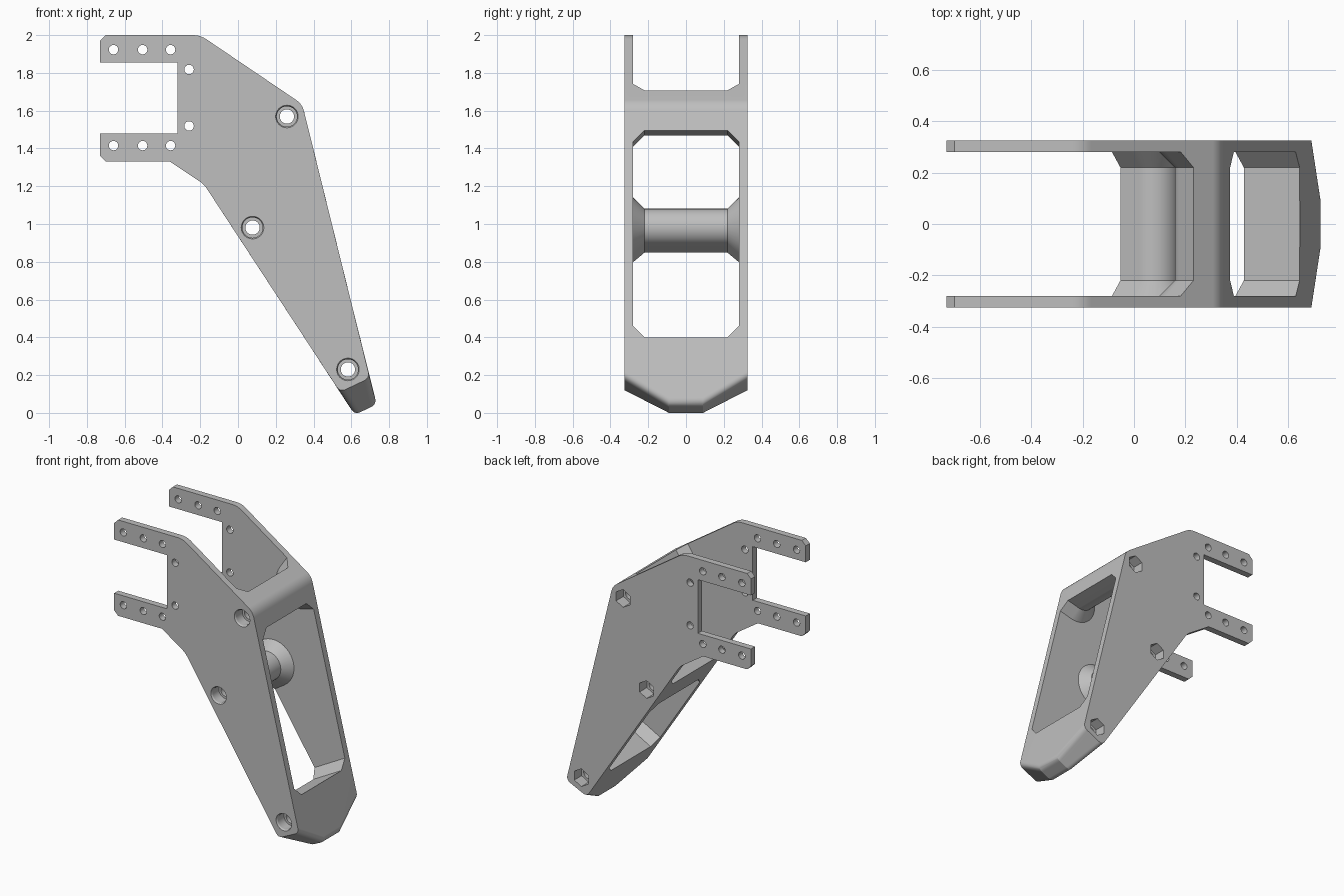
import bpy, bmesh
from math import sin, cos, radians
from mathutils import Vector

cube = bpy.data.objects.get("Cube")
if cube:
    bpy.data.objects.remove(cube, do_unlink=True)

HALF, INNER, CHAMFER = 0.325, 0.28, 0.06
V = lambda x, z: Vector((x, z))


def polar(angle, r):
    return V(cos(radians(angle)), sin(radians(angle))) * r


def loft(name, stacks):
    """Skin each stack of (y, xz points) sections into a closed solid."""
    bm = bmesh.new()
    for stack in stacks:
        rings = [[bm.verts.new((p.x, y, p.y)) for p in pts] for y, pts in stack]
        for a, b in zip(rings, rings[1:]):
            for i in range(len(a)):
                j = (i + 1) % len(a)
                bm.faces.new((a[i], a[j], b[j], b[i]))
        bm.faces.new(rings[0])
        bm.faces.new(rings[-1])
    bmesh.ops.recalc_face_normals(bm, faces=bm.faces)
    mesh = bpy.data.meshes.new(name)
    bm.to_mesh(mesh)
    bm.free()
    obj = bpy.data.objects.new(name, mesh)
    bpy.context.collection.objects.link(obj)
    return obj


def cut(target, tool):
    tool.hide_render = True
    mod = target.modifiers.new("cut", 'BOOLEAN')
    mod.operation, mod.solver, mod.object = 'DIFFERENCE', 'EXACT', tool
    bpy.context.view_layer.objects.active = target
    bpy.ops.object.modifier_apply(modifier=mod.name)
    bpy.data.objects.remove(tool, do_unlink=True)


def rounded(corners, steps=8):
    """Round the corners given as (x, z, setback); zero keeps a corner sharp."""
    out = []
    for i, (x, z, t) in enumerate(corners):
        p = V(x, z)
        if not t:
            out.append(p)
            continue
        q, r = corners[i - 1], corners[(i + 1) % len(corners)]
        a = p + (V(q[0], q[1]) - p).normalized() * t
        b = p + (V(r[0], r[1]) - p).normalized() * t
        for k in range(steps + 1):
            s = k / steps
            out.append(a * (1 - s) ** 2 + p * 2 * s * (1 - s) + b * s * s)
    return out


def circle(c, r, n=32, turn=0):
    return [c + polar(turn + 360 * i / n, r) for i in range(n)]


# Side outline: forked mount at the upper left, tapering leg to the lower right
def outline(toe_right, toe_left):
    return rounded([
        (-0.73, 1.97, 0), (-0.70, 2.0, 0), (-0.20, 2.0, 0.04),
        (0.34, 1.635, 0.04), (*toe_right, 0.035), (*toe_left, 0.035),
        (-0.18, 1.21, 0.03), (-0.36, 1.33, 0), (-0.70, 1.33, 0),
        (-0.73, 1.36, 0), (-0.73, 1.48, 0), (-0.32, 1.48, 0),
        (-0.32, 1.855, 0), (-0.73, 1.855, 0)])


full = outline((0.734, 0.045), (0.618, -0.01))
short = outline((0.698, 0.185), (0.54, 0.11))
body = loft("leg_bracket", [[(-HALF, short), (-0.09, full), (0.09, full), (HALF, short)]])

# Cavity between the side plates, with a chamfered floor above the toe
floor_dir, floor_up = V(0.876, 0.482), V(-0.482, 0.876)


def cavity_section(rise):
    mid = V(0.537, 0.34) + floor_up * rise
    return [mid + floor_dir, V(2, 2.6), V(-1.6, 2.6), mid - floor_dir * 1.4]


cavity = loft("cavity", [[(y, cavity_section(rise)) for y, rise in (
    (-INNER, CHAMFER), (CHAMFER - INNER, 0), (INNER - CHAMFER, 0), (INNER, CHAMFER))]])


# Cross members: round bosses that run out square to the outline and flare at the plates
def boss(c, r, first, last):
    start, end = first + 90, last - 90
    if end < start:
        end += 360
    arc = [c + polar(start + (end - start) * k / 20, r) for k in range(21)]
    return [arc[0] + polar(first, 0.5)] + arc + [arc[-1] + polar(last, 0.5)]


bolts = [V(0.259, 1.569), V(0.077, 0.981), V(0.582, 0.23)]
for name, c, first, last in (("top_bridge", bolts[0], 56, 14),
                             ("middle_bar", bolts[1], 213.2, 213.2)):
    edge = INNER - CHAMFER
    far = edge + 2 * CHAMFER
    cut(cavity, loft(name, [[(y, boss(c, r, first, last)) for y, r in (
        (-far, 0.1 + 2 * CHAMFER), (-edge, 0.1), (edge, 0.1), (far, 0.1 + 2 * CHAMFER))]]))
cut(body, cavity)

# Bolt holes, round counterbores in front and hexagonal nut pockets behind
cut(body, loft("bolt_holes", [[(-0.5, circle(c, 0.038)), (0.5, circle(c, 0.038))]
                              for c in bolts]))
cut(body, loft("counterbores", [[(-0.335, circle(c, 0.066)), (-0.315, circle(c, 0.054)),
                                 (-0.245, circle(c, 0.054))] for c in bolts]))
cut(body, loft("nut_pockets", [[(0.245, circle(c, 0.062, 6, 30)), (0.4, circle(c, 0.062, 6, 30))]
                               for c in bolts]))

# Small mounting holes through both plates
mounts = [V(x, z) for z in (1.923, 1.415) for x in (-0.659, -0.505, -0.357)]
mounts += [V(-0.259, z) for z in (1.818, 1.519)]
cut(body, loft("mount_holes", [[(-0.5, circle(c, 0.025, 24)), (0.5, circle(c, 0.025, 24))]
                               for c in mounts]))

# Single grey finish
grey = bpy.data.materials.new("plain_grey")
grey.use_nodes = True
colour = (0.52, 0.52, 0.52, 1)
grey.diffuse_color = colour
grey.node_tree.nodes["Principled BSDF"].inputs["Base Color"].default_value = colour
body.data.materials.clear()
body.data.materials.append(grey)

bpy.ops.object.select_all(action='DESELECT')
body.select_set(True)
bpy.context.view_layer.objects.active = body
bpy.ops.object.shade_smooth_by_angle(angle=radians(22))
weighted = body.modifiers.new("weighted_normals", 'WEIGHTED_NORMAL')
weighted.keep_sharp = True
